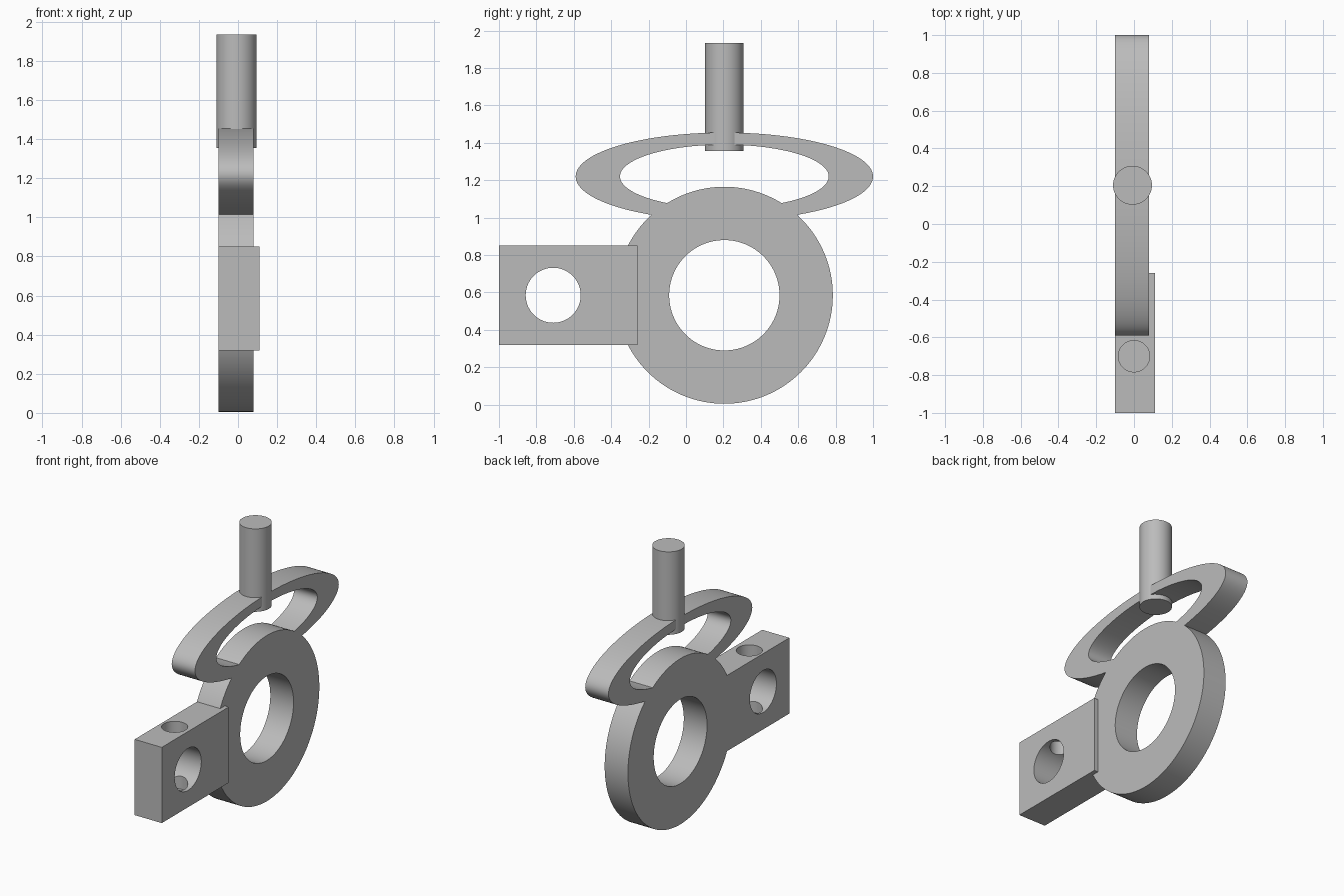
import bpy
import math

if "Cube" in bpy.data.objects:
    bpy.data.objects.remove(bpy.data.objects["Cube"], do_unlink=True)

grey = bpy.data.materials.new("plain grey")
grey.use_nodes = True
colour = (0.5, 0.5, 0.5, 1)
grey.diffuse_color = colour
grey.node_tree.nodes["Principled BSDF"].inputs["Base Color"].default_value = colour

CENTRE_Y = 0.205
BACK, FACE = -0.10, 0.08  # plate thickness along x


def finish(name):
    obj = bpy.context.object
    obj.name = name
    bpy.ops.object.transform_apply(location=True, rotation=True, scale=True)
    obj.data.materials.append(grey)
    return obj


def disc(name, y, z, ry, rz, x0=BACK, x1=FACE):
    """Elliptical cylinder lying along x."""
    bpy.ops.mesh.primitive_cylinder_add(vertices=128, radius=1, depth=2,
        location=((x0 + x1) / 2, y, z), rotation=(0, math.pi / 2, 0))
    bpy.context.object.scale = (rz, ry, (x1 - x0) / 2)
    return finish(name)


def rod(name, x, y, r, z0, z1):
    """Upright round cylinder."""
    bpy.ops.mesh.primitive_cylinder_add(vertices=64, radius=r, depth=z1 - z0,
        location=(x, y, (z0 + z1) / 2))
    return finish(name)


def combine(target, tool, operation):
    mod = target.modifiers.new(operation.lower(), "BOOLEAN")
    mod.object, mod.operation, mod.solver = tool, operation, "EXACT"
    bpy.context.view_layer.objects.active = target
    bpy.ops.object.modifier_apply(modifier=mod.name)
    bpy.data.objects.remove(tool, do_unlink=True)


def smooth(obj):
    bpy.ops.object.select_all(action="DESELECT")
    obj.select_set(True)
    bpy.context.view_layer.objects.active = obj
    bpy.ops.object.shade_smooth_by_angle(angle=math.radians(30))


# Oval loop above the wheel
body = disc("bracket_body", CENTRE_Y, 1.22, 0.795, 0.235)
combine(body, disc("oval_opening", CENTRE_Y, 1.22, 0.558, 0.17, -0.3, 0.3), "DIFFERENCE")

# Round plate with a centre bore
wheel = disc("round_plate", CENTRE_Y, 0.585, 0.58, 0.58)
combine(wheel, disc("centre_bore", CENTRE_Y, 0.585, 0.295, 0.295, -0.3, 0.3), "DIFFERENCE")

# Mounting block with a cross hole and a blind hole from the top
bpy.ops.mesh.primitive_cube_add(size=1, location=(0.005, -0.63, 0.585))
bpy.context.object.scale = (0.21, 0.74, 0.53)
block = finish("mounting_block")
combine(block, disc("cross_hole", -0.71, 0.585, 0.147, 0.147, -0.3, 0.3), "DIFFERENCE")
combine(block, rod("top_hole", 0, -0.70, 0.083, 0.38, 1.0), "DIFFERENCE")

# Join the plates into one solid
combine(body, wheel, "UNION")
combine(body, block, "UNION")
smooth(body)

# Upright pin through the top of the loop
smooth(rod("upright_pin", -0.008, CENTRE_Y, 0.103, 1.355, 1.935))
